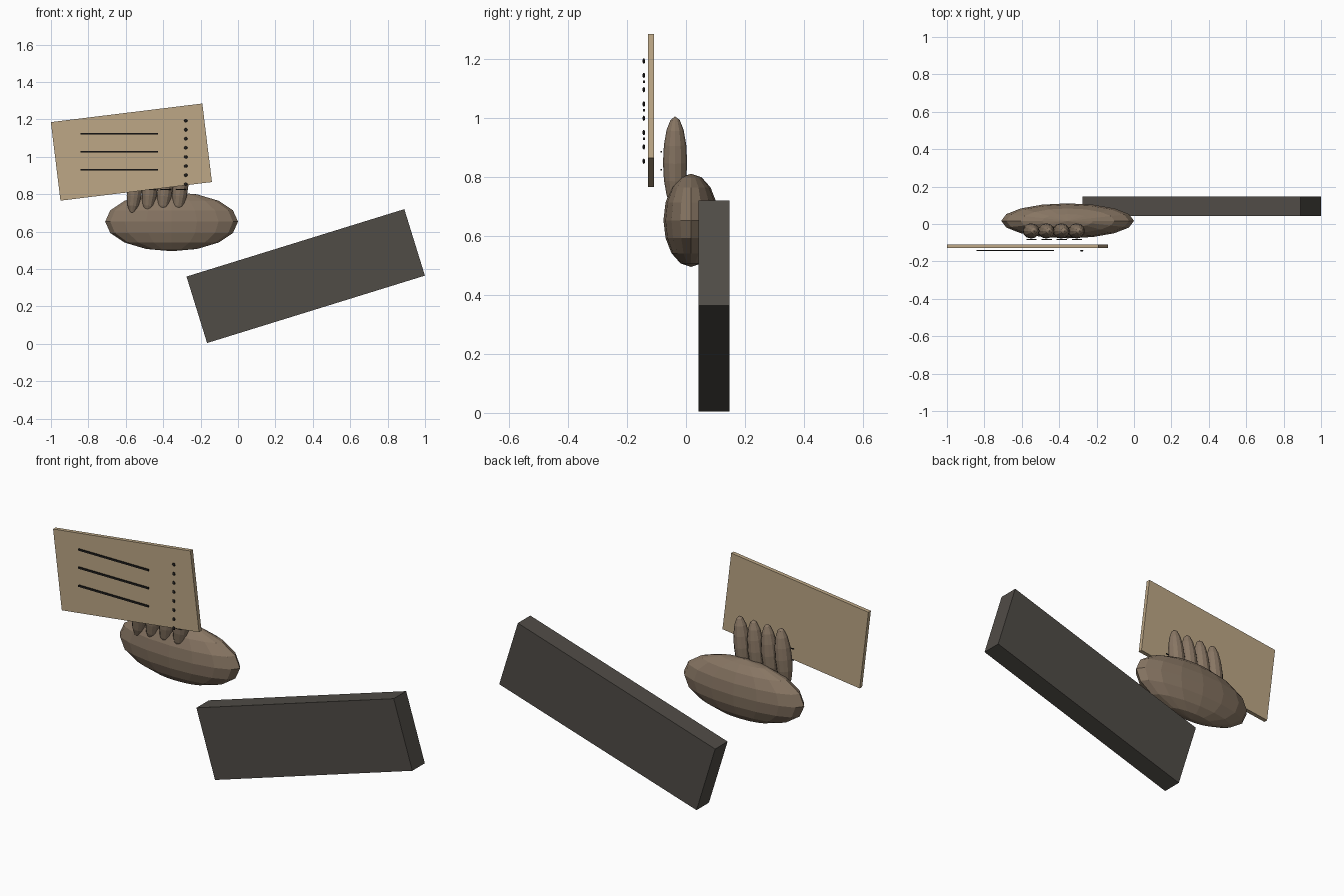
import bpy, bmesh, math
from mathutils import Matrix, Vector

if "Cube" in bpy.data.objects:
    bpy.data.objects.remove(bpy.data.objects["Cube"])


def material(name, rgb):
    m = bpy.data.materials.new(name)
    m.diffuse_color = (*rgb, 1)
    m.use_nodes = True
    m.node_tree.nodes["Principled BSDF"].inputs["Base Color"].default_value = m.diffuse_color
    return m


CARD = material("tan_card", (0.51, 0.39, 0.24))
SLEEVE = material("charcoal", (0.080, 0.072, 0.062))
SKIN = material("taupe_skin", (0.245, 0.18, 0.125))
INK = material("dark_ink", (0.018, 0.017, 0.016))


def add(name, kind, center, size, mat, tilt=0, segs=12, rings=8):
    """Box or ellipsoid of full dimensions `size`, tilted about the y axis."""
    bm = bmesh.new()
    if kind == "box":
        bmesh.ops.create_cube(bm, size=1)
    else:
        bmesh.ops.create_uvsphere(bm, u_segments=segs, v_segments=rings, radius=0.5)
    bmesh.ops.transform(bm, matrix=Matrix.Diagonal((*size, 1)), verts=bm.verts)
    me = bpy.data.meshes.new(name)
    bm.to_mesh(me)
    bm.free()
    me.materials.append(mat)
    ob = bpy.data.objects.new(name, me)
    ob.location = Vector(center)
    ob.rotation_euler = (0, math.radians(-tilt), 0)
    bpy.context.collection.objects.link(ob)
    return ob


# Sleeve and held card
add("sleeve", "box", (0.362, 0.095, 0.362), (1.219, 0.105, 0.372), SLEEVE, 17.2)
add("card", "box", (-0.57, -0.119, 1.025), (0.816, 0.021, 0.423), CARD, 7)

# Palm
add("palm", "ball", (-0.355, 0.017, 0.653), (0.71, 0.187, 0.316), SKIN, segs=16)

# Four fingers leaning with the card, each with two thin crease lines
for i in range(4):
    x = -0.55 + 0.081 * i
    add(f"finger_{i + 1}", "ball", (x, -0.037, 0.849), (0.084, 0.082, 0.314), SKIN, -6)
    for j, z in enumerate((0.825, 0.885)):
        add(f"finger_{i + 1}_crease_{j + 1}", "box", (x + 0.002, -0.084, z),
            (0.055, 0.005, 0.005), INK)

# Written lines on the card
for i in range(3):
    add(f"written_line_{i + 1}", "box", (-0.635, -0.142, 1.123 - 0.0965 * i),
        (0.413, 0.006, 0.009), INK)

# Column of perforation dots
for i in range(8):
    add(f"perforation_{i + 1}", "ball", (-0.279, -0.143, 1.193 - 0.0485 * i),
        (0.018, 0.009, 0.018), INK, segs=8, rings=6)
